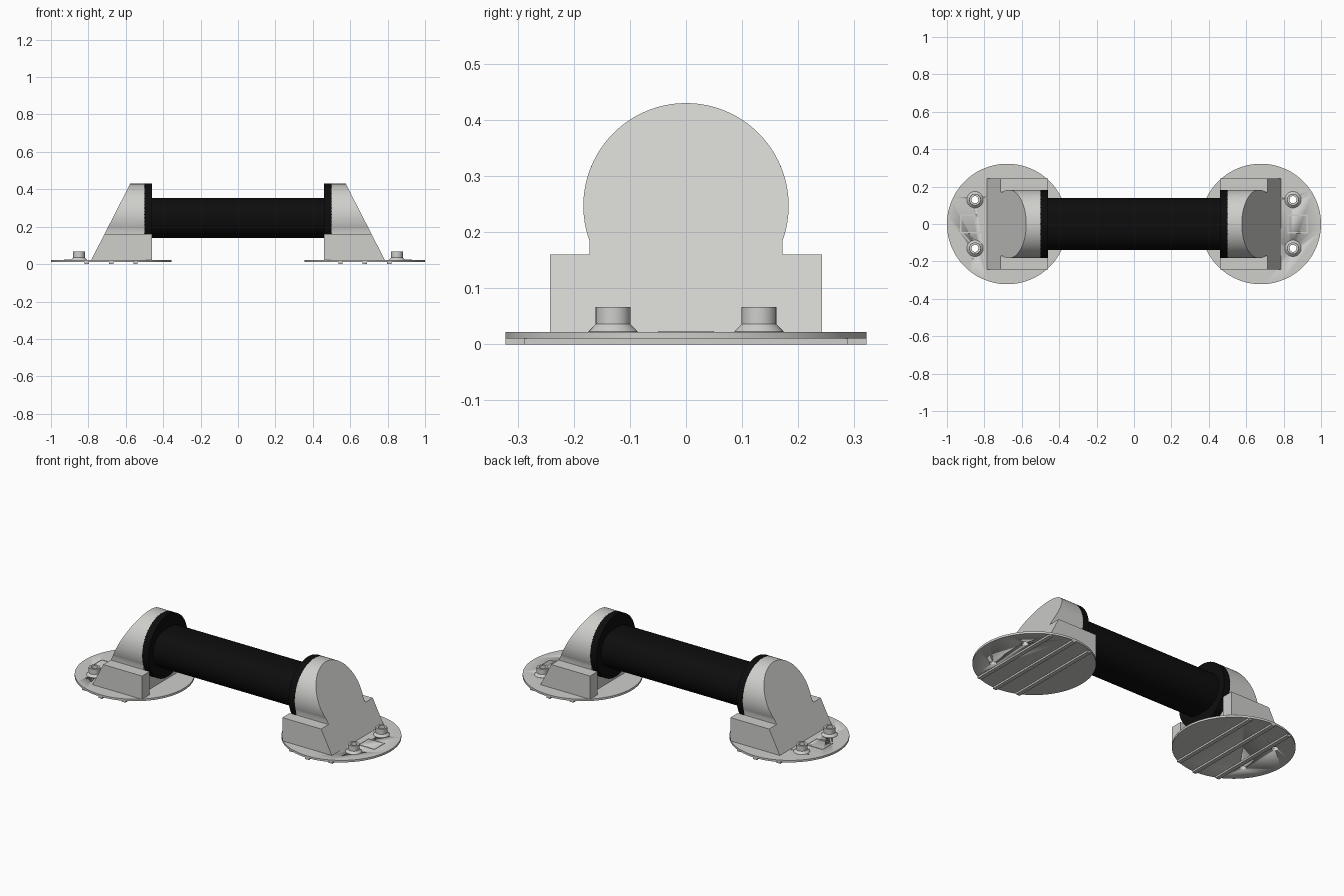
import bpy, bmesh, math

if "Cube" in bpy.data.objects:
    bpy.data.objects.remove(bpy.data.objects["Cube"])

def material(name, rgb):
    m = bpy.data.materials.new(name)
    m.diffuse_color = (*rgb, 1)
    m.use_nodes = True
    m.node_tree.nodes["Principled BSDF"].inputs["Base Color"].default_value = m.diffuse_color
    return m

GREY = material("light_grey", (0.62, 0.62, 0.60))
BLACK = material("grip_black", (0.004, 0.004, 0.004))

def finish(name, bm, mat, smooth=True):
    bmesh.ops.recalc_face_normals(bm, faces=bm.faces)
    me = bpy.data.meshes.new(name)
    bm.to_mesh(me)
    bm.free()
    ob = bpy.data.objects.new(name, me)
    bpy.context.collection.objects.link(ob)
    me.materials.append(mat)
    if smooth:
        bpy.ops.object.select_all(action='DESELECT')
        ob.select_set(True)
        bpy.context.view_layer.objects.active = ob
        bpy.ops.object.shade_smooth_by_angle(angle=math.radians(25))
    return ob

def loft(name, loop_a, loop_b, mat, smooth=True):
    """Solid between two matching closed loops."""
    bm = bmesh.new()
    a = [bm.verts.new(p) for p in loop_a]
    b = [bm.verts.new(p) for p in loop_b]
    n = len(a)
    bm.faces.new(a)
    bm.faces.new(b[::-1])
    for i in range(n):
        j = (i + 1) % n
        bm.faces.new((a[i], b[i], b[j], a[j]))
    return finish(name, bm, mat, smooth)

def extrude_x(name, outline, x0, x1, mat):
    return loft(name, [(x0, y, z) for y, z in outline], [(x1, y, z) for y, z in outline], mat)

def box(name, x0, x1, y0, y1, z0, z1, mat=GREY):
    return extrude_x(name, [(y0, z0), (y1, z0), (y1, z1), (y0, z1)], x0, x1, mat)

def circle(r, cx, cy, n, a0=0.0, a1=2 * math.pi):
    closed = abs(a1 - a0 - 2 * math.pi) < 1e-6
    d = n if closed else n - 1
    return [(cx + r * math.cos(a0 + (a1 - a0) * i / d),
             cy + r * math.sin(a0 + (a1 - a0) * i / d)) for i in range(n)]

def disc(name, r, cx, cy, z0, z1, n, mat):
    c = circle(r, cx, cy, n)
    return loft(name, [(x, y, z0) for x, y in c], [(x, y, z1) for x, y in c], mat)

def ring_lathe(name, profile, cx, cy, n, mat):
    """Closed profile of (radius, z) turned about a vertical axis."""
    bm = bmesh.new()
    rings = [[bm.verts.new((x, y, z)) for x, y in circle(r, cx, cy, n)] for r, z in profile]
    for k in range(len(rings)):
        p, q = rings[k], rings[(k + 1) % len(rings)]
        for i in range(n):
            j = (i + 1) % n
            bm.faces.new((p[i], p[j], q[j], q[i]))
    return finish(name, bm, mat)

PLATE_X, PLATE_R, PLATE_Z = 0.678, 0.322, 0.022
AXIS_Z, HEAD_R = 0.247, 0.183
BOLT_X, BOLT_Y = 0.85, 0.13

# Upright outline: wide foot, neck and round head
neck = 0.172
a0 = -math.acos(neck / HEAD_R)
outline = ([(-0.242, PLATE_Z), (0.242, PLATE_Z), (0.242, 0.16), (neck, 0.16)]
           + circle(HEAD_R, 0, AXIS_Z, 64, a0, math.pi - a0)
           + [(-neck, 0.16), (-0.242, 0.16)])

def slope_x(z):
    return 0.785 - (z - PLATE_Z) * 0.512

for side, s in (("left", -1), ("right", 1)):
    # Round base plate with bolt holes
    plate = disc(side + "_base_plate", PLATE_R, s * PLATE_X, 0, 0.01, PLATE_Z, 96, GREY)
    for y in (-BOLT_Y, BOLT_Y):
        cutter = disc(side + "_hole_cutter", 0.019, s * BOLT_X, y, -0.05, 0.1, 24, GREY)
        cutter.hide_render = True
        cutter.hide_set(True)
        mod = plate.modifiers.new("bolt_hole", 'BOOLEAN')
        mod.operation = 'DIFFERENCE'
        mod.solver = 'EXACT'
        mod.object = cutter
        # Flared bolt collar
        ring_lathe(side + "_bolt_collar",
                   [(0.019, 0.012), (0.044, 0.021), (0.044, 0.023), (0.031, 0.036),
                    (0.031, 0.067), (0.019, 0.067)], s * BOLT_X, y, 32, GREY)

    # Ribs under the plate
    for dx in (-0.13, 0, 0.13):
        half = math.sqrt(PLATE_R ** 2 - (abs(dx) + 0.012) ** 2)
        x = s * PLATE_X + dx
        box(side + "_plate_rib", x - 0.012, x + 0.012, -half, half, 0, 0.011)

    # Sloped upright
    loft(side + "_upright", [(s * 0.5, y, z) for y, z in outline],
         [(s * slope_x(z), y, z) for y, z in outline], GREY)

    # Foot arms beside the collar
    for t in (-1, 1):
        y0, y1 = sorted((t * neck, t * 0.242))
        box(side + "_foot_arm", s * 0.46, s * 0.5, y0, y1, PLATE_Z, 0.16)

    # Thin raised frame between the bolts
    for x0, x1, y0, y1 in ((0.82, 0.93, -0.05, -0.043), (0.82, 0.93, 0.043, 0.05),
                           (0.82, 0.827, -0.043, 0.043), (0.923, 0.93, -0.043, 0.043)):
        box(side + "_plate_frame", s * x0, s * x1, y0, y1, PLATE_Z, PLATE_Z + 0.002)

    # Black collar where the grip meets the upright
    extrude_x(side + "_grip_collar", circle(HEAD_R, 0, AXIS_Z, 64), s * 0.46, s * 0.503, BLACK)

# Oval grip bar
r, off = 0.107, 0.032
grip = (circle(r, off, AXIS_Z, 25, -math.pi / 2, math.pi / 2)
        + circle(r, -off, AXIS_Z, 25, math.pi / 2, 3 * math.pi / 2))
extrude_x("grip_bar", grip, -0.48, 0.48, BLACK)
